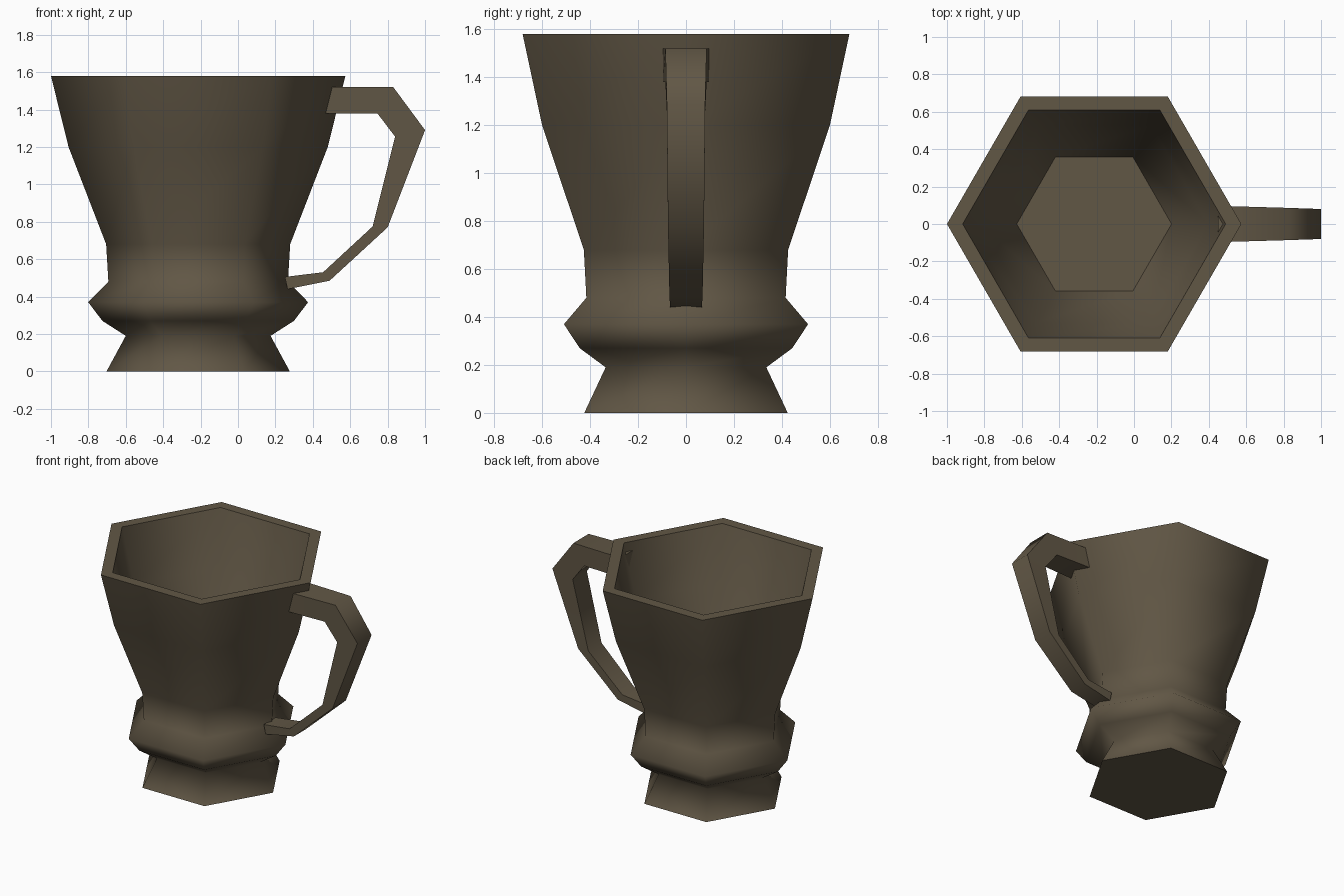
import bpy, bmesh, math

if "Cube" in bpy.data.objects:
    bpy.data.objects.remove(bpy.data.objects["Cube"])

# Single dull brown colour
brown = bpy.data.materials.new("dull_brown")
brown.diffuse_color = (0.12, 0.095, 0.06, 1.0)
brown.use_nodes = True
brown.node_tree.nodes["Principled BSDF"].inputs["Base Color"].default_value = brown.diffuse_color


def finish(name, bm):
    bmesh.ops.recalc_face_normals(bm, faces=bm.faces)
    mesh = bpy.data.meshes.new(name)
    bm.to_mesh(mesh)
    bm.free()
    mesh.materials.append(brown)
    obj = bpy.data.objects.new(name, mesh)
    bpy.context.collection.objects.link(obj)
    return obj


def loft(bm, rings):
    """Bridge consecutive vertex rings and cap both ends."""
    n = len(rings[0])
    for a, b in zip(rings, rings[1:]):
        for i in range(n):
            j = (i + 1) % n
            bm.faces.new((a[i], a[j], b[j], b[i])).smooth = True
    bm.faces.new(rings[0][::-1])
    bm.faces.new(rings[-1])


# Six-sided cup: (radius, height) up the outside, then down the inside
CX = -0.213
profile = [(0.49, 0), (0.387, 0.19), (0.512, 0.27), (0.588, 0.37),
           (0.48, 0.48), (0.492, 0.68), (0.693, 1.2), (0.787, 1.58),
           (0.703, 1.58), (0.61, 1.2), (0.414, 0.68)]
sharp_rings = (0, 7, 8, 10)  # base, rim outside, rim inside, cup floor
bm = bmesh.new()
rings = [[bm.verts.new((CX + r * math.cos(k * math.pi / 3),
                        r * math.sin(k * math.pi / 3), z)) for k in range(6)]
         for r, z in profile]
loft(bm, rings)
for s in sharp_rings:
    for i in range(6):
        bm.edges.get((rings[s][i], rings[s][(i + 1) % 6])).smooth = False
finish("cup_body", bm)

# Handle: outer point, inner point (x, z) and half width at each section
sections = [((0.45, 1.52), (0.45, 1.38), 0.097),
            ((0.83, 1.52), (0.745, 1.38), 0.086),
            ((1.0, 1.29), (0.84, 1.255), 0.08),
            ((0.80, 0.77), (0.72, 0.775), 0.075),
            ((0.49, 0.485), (0.455, 0.53), 0.069),
            ((0.265, 0.44), (0.25, 0.505), 0.066)]
bm = bmesh.new()
rings = [[bm.verts.new((p[0], s * w, p[1]))
          for p, s in ((o, -1), (o, 1), (i, 1), (i, -1))]
         for o, i, w in sections]
loft(bm, rings)
# Keep the long corners and the end caps crisp
for a, b in zip(rings, rings[1:]):
    for k in range(4):
        bm.edges.get((a[k], b[k])).smooth = False
for ring in (rings[0], rings[-1]):
    for k in range(4):
        bm.edges.get((ring[k], ring[(k + 1) % 4])).smooth = False
finish("handle", bm)
